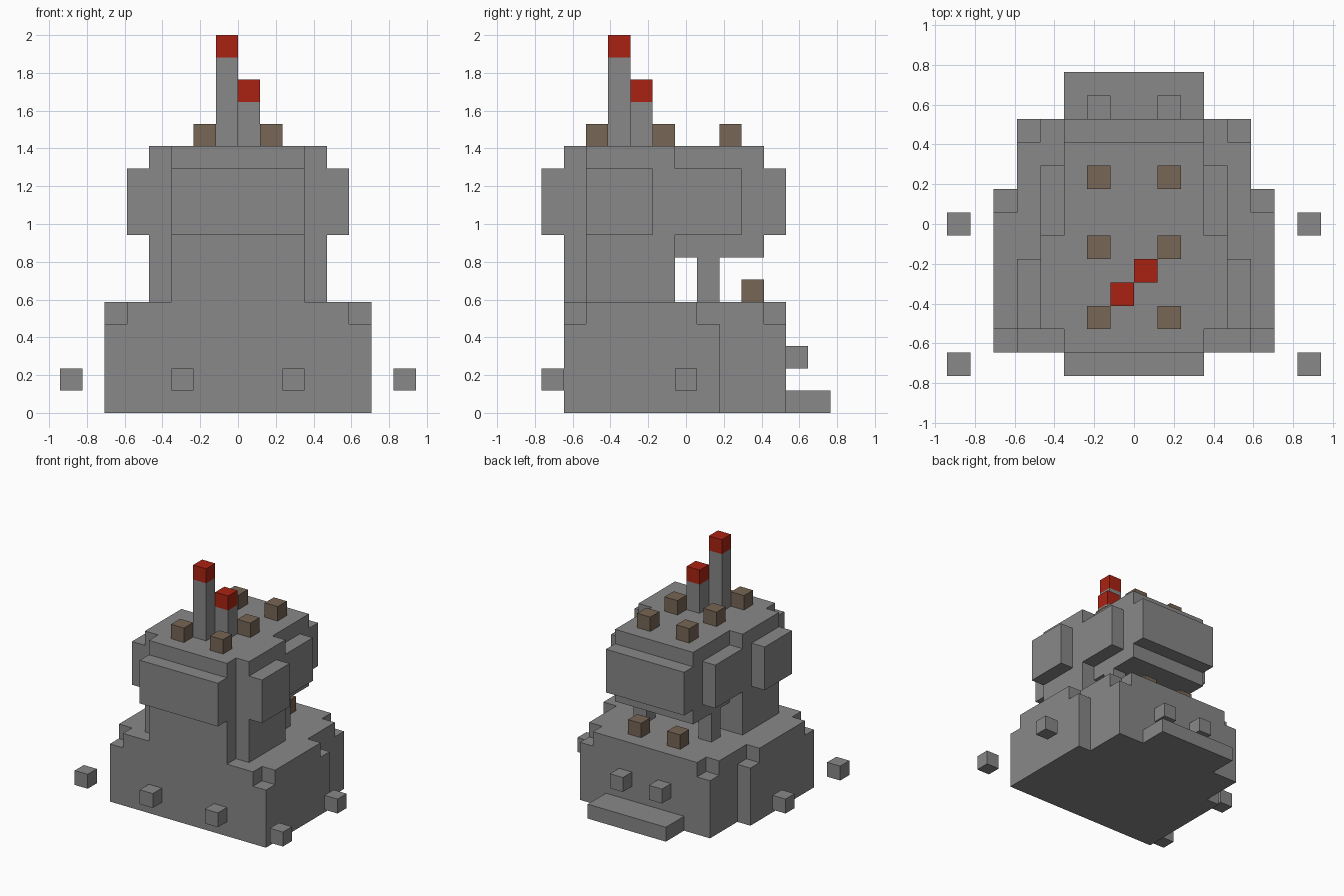
import bpy
import bmesh

U = 2 / 17          # one block
MID = 6.5           # block row lying on y = 0

cube = bpy.data.objects.get("Cube")
if cube:
    bpy.data.objects.remove(cube, do_unlink=True)


def material(name, rgb):
    mat = bpy.data.materials.new(name)
    mat.use_nodes = True
    colour = (*rgb, 1)
    mat.diffuse_color = colour
    node = next(n for n in mat.node_tree.nodes if n.type == 'BSDF_PRINCIPLED')
    node.inputs["Base Color"].default_value = colour
    return mat


GREY = material("stone grey", (0.246, 0.246, 0.246))
RED = material("signal red", (0.402, 0.016, 0.006))
BROWN = material("earth brown", (0.184, 0.133, 0.091))


def prism(name, outline, z0, z1, mat):
    """Extrude a plan outline, in blocks, between two heights."""
    bm = bmesh.new()
    verts = [bm.verts.new((x * U, (y - MID) * U, z0 * U)) for x, y in outline]
    face = bm.faces.new(verts)
    top = bmesh.ops.extrude_face_region(bm, geom=[face])["geom"]
    bmesh.ops.translate(bm, vec=(0, 0, (z1 - z0) * U),
                        verts=[g for g in top if isinstance(g, bmesh.types.BMVert)])
    bmesh.ops.recalc_face_normals(bm, faces=bm.faces)
    mesh = bpy.data.meshes.new(name)
    bm.to_mesh(mesh)
    bm.free()
    mesh.materials.append(mat)
    obj = bpy.data.objects.new(name, mesh)
    bpy.context.collection.objects.link(obj)
    return obj


def layer(name, half, z0, z1):
    """Layer whose plan is mirrored across the centre line."""
    prism(name, half + [(-x, y) for x, y in reversed(half)], z0, z1, GREY)


def block(name, x, y, z, mat=GREY, height=1):
    prism(name, [(x, y), (x + 1, y), (x + 1, y + 1), (x, y + 1)], z, z + height, mat)


def pair(name, x, y, z, mat=GREY, height=1):
    block("left_" + name, x, y, z, mat, height)
    block("right_" + name, -x - 1, y, z, mat, height)


# Base with a stepped rim, and the back doorstep
layer("base", [(6, 1), (6, 8), (5, 8), (5, 11)], 0, 4)
layer("base_rim", [(5, 1), (5, 2), (6, 2), (6, 7), (5, 7), (5, 10), (4, 10), (4, 11)], 4, 5)
layer("back_step", [(3, 11), (3, 13)], 0, 1)

# Tower, overhanging head and rear supports
head_plan = [(3, 1), (3, 2), (4, 2), (4, 6), (3, 6), (3, 10)]
layer("tower", head_plan[:4], 5, 7)
layer("head_floor", head_plan, 7, 8)
layer("head", [(3, 0), (3, 2), (5, 2), (5, 5), (4, 5), (4, 9), (3, 9), (3, 11)], 8, 11)
layer("head_roof", head_plan, 11, 12)
pair("rear_support", 2, 7, 5, height=2)

# Chimneys with red caps
for name, x, y, height in (("tall", -1, 3, 4), ("short", 0, 4, 2)):
    block(name + "_chimney", x, y, 12, GREY, height)
    block(name + "_chimney_cap", x, y, 12 + height, RED)

# Brown blocks on the roof and the rear ledge
for name, y in (("front", 2), ("middle", 5), ("back", 8)):
    pair(name + "_roof_block", 1, y, 12, BROWN)
pair("ledge_block", 1, 9, 5, BROWN)

# Studs on the front and back, and loose blocks beside the base
pair("front_stud", 2, 0, 1)
pair("back_stud", 1, 11, 2)
pair("front_loose_block", 7, 0, 1)
pair("middle_loose_block", 7, 6, 1)
